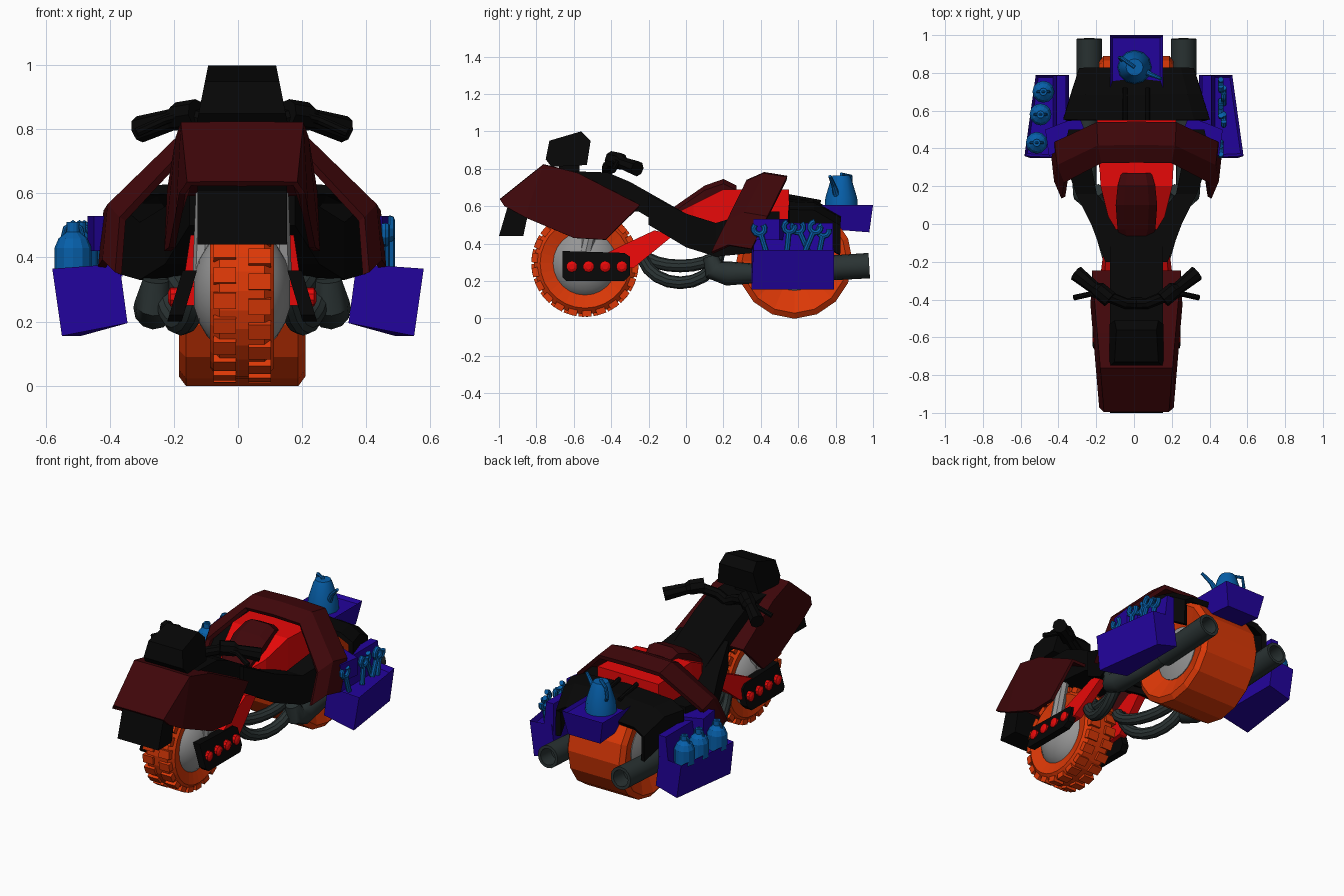
import bpy, bmesh
from math import pi, sin, cos
from mathutils import Matrix, Quaternion, Vector

start_cube = bpy.data.objects.get("Cube")
if start_cube:
    bpy.data.objects.remove(start_cube, do_unlink=True)

CENTRE = .013  # centre line of the bike body


def material(name, red, green, blue):
    mat = bpy.data.materials.new(name)
    mat.use_nodes = True
    colour = (red, green, blue, 1)
    mat.diffuse_color = colour
    mat.node_tree.nodes["Principled BSDF"].inputs["Base Color"].default_value = colour
    return mat


MAROON = material("dark maroon", .05, .002, .003)
BLACK = material("near black", .002, .002, .002)
ORANGE = material("burnt orange", .72, .04, .002)
RED = material("bright red", .9, .003, .003)
INDIGO = material("indigo", .016, .001, .33)
BLUE = material("steel blue", .002, .115, .4)
GUNMETAL = material("gunmetal", .023, .033, .033)
GREY = material("grey metal", .3, .3, .3)


def finish(name, bm, mat, mirror=False, centre=CENTRE, thickness=0, smooth=False):
    bmesh.ops.recalc_face_normals(bm, faces=bm.faces[:])
    mesh = bpy.data.meshes.new(name)
    bm.to_mesh(mesh)
    bm.free()
    mesh.materials.append(mat)
    obj = bpy.data.objects.new(name, mesh)
    bpy.context.collection.objects.link(obj)
    obj.location.x = centre
    if mirror:
        obj.modifiers.new("mirror", "MIRROR")
    if thickness:
        solidify = obj.modifiers.new("thickness", "SOLIDIFY")
        solidify.thickness, solidify.offset = thickness, 0
    if smooth:
        bpy.ops.object.select_all(action="DESELECT")
        obj.select_set(True)
        bpy.context.view_layer.objects.active = obj
        bpy.ops.object.shade_smooth_by_angle(angle=.6)


def bridge(bm, rows, closed):
    rows = [[bm.verts.new(point) for point in row] for row in rows]
    for near, far in zip(rows, rows[1:]):
        count = len(near)
        for i in range(count if closed else count - 1):
            j = (i + 1) % count
            bm.faces.new((near[i], near[j], far[j], far[i]))
    return rows


def sheet(name, rows, mat, thickness):
    bm = bmesh.new()
    bridge(bm, rows, closed=False)
    finish(name, bm, mat, mirror=True, thickness=thickness)


def loft(name, rings, mat, recess=0, **options):
    bm = bmesh.new()
    rows = bridge(bm, rings, closed=True)
    bm.faces.new(rows[0])
    top = bm.faces.new(rows[-1])
    if recess:
        bmesh.ops.recalc_face_normals(bm, faces=bm.faces[:])
        bmesh.ops.inset_region(bm, faces=[top], thickness=.02)
        bmesh.ops.translate(bm, verts=top.verts[:], vec=(0, 0, -recess))
    finish(name, bm, mat, **options)


def prism(name, profile, left, right, mat, lean=0, **options):
    # Side profile of (y, z) points pushed along x, leaning with height
    rings = [[(x + lean * (z - .28), y, z) for y, z in profile] for x in (left, right)]
    loft(name, rings, mat, **options)


def upright(y, left, right, low, high):
    return [(left, y, low), (right, y, low), (right, y, high), (left, y, high)]


def level(z, left, right, front, back):
    return [(left, front, z), (right, front, z), (right, back, z), (left, back, z)]


def circle(radius, count):
    return [Vector((radius * cos(2 * pi * i / count), radius * sin(2 * pi * i / count), 0))
            for i in range(count)]


def lathe(name, profile, place, mat, sides=16, turn=Matrix(), **options):
    pose = Matrix.Translation(place) @ turn
    rings = [[pose @ (point + Vector((0, 0, height))) for point in circle(radius, sides)]
             for radius, height in profile]
    loft(name, rings, mat, **options)


def both_ways(half):
    return [(radius, -height) for radius, height in half] + half[::-1]


def tube(name, path, radii, mat, sides=8, **options):
    path = [Vector(point) for point in path]
    if not isinstance(radii, list):
        radii = [radii] * len(path)
    turn, heading, rings = Quaternion(), Vector((0, 0, 1)), []
    for i, point in enumerate(path):
        ahead = (path[min(i + 1, len(path) - 1)] - path[max(i - 1, 0)]).normalized()
        turn = heading.rotation_difference(ahead) @ turn
        heading = ahead
        rings.append([point + turn @ offset for offset in circle(radii[i], sides)])
    loft(name, rings, mat, **options)


SIDEWAYS = Matrix.Rotation(pi / 2, 4, "Y")

# Front wheel with two staggered rows of tread blocks
FRONT = (0, -.54, .295)
lathe("front_tyre", both_ways([(.17, .08), (.24, .1), (.273, .07)]), FRONT, ORANGE, 28, SIDEWAYS)
hub_angles = [pi * step / 12 for step in range(-5, 6)]
lathe("front_hub", [(.2 * cos(a), .155 * sin(a)) for a in hub_angles], FRONT, GREY, 24, SIDEWAYS, smooth=True)
tread = bmesh.new()
BLOCKS = 22
for i in range(BLOCKS):
    for side in (-1, 1):
        spin = Matrix.Rotation(2 * pi * (i + side / 8) / BLOCKS, 4, "X")
        pose = Matrix.Translation(FRONT) @ spin @ Matrix.Translation((side * .055, 0, .27))
        bmesh.ops.create_cube(tread, size=1, matrix=pose @ Matrix.Diagonal((.07, .05, .032, 1)))
finish("front_tread", tread, ORANGE)
tube("fork_strut", [(.12, -.54, .34), (.11, -.48, .6)], .035, GREY, mirror=True)

# Rear wheel, a broad faceted drum
REAR = (0, .58, .308)
lathe("rear_tyre", both_ways([(.16, .15), (.28, .197), (.31, .175)]), REAR, ORANGE, 16, SIDEWAYS)
lathe("rear_hub", both_ways([(.06, .19), (.16, .155)]), REAR, GREY, 20, SIDEWAYS, smooth=True)


# Front fairing, a shell that widens towards the rear, and the lamp under its nose
def fairing_side(points, flare=0):
    return [(.25 + .085 * y + flare, y, z) for y, z in points]


ridge = [(-.99, .63), (-.76, .815), (-.58, .77), (-.25, .6)]
hem = [(-.97, .6), (-.86, .54), (-.6, .43), (-.43, .42)]
sheet("front_fairing", [[(0, y, z) for y, z in ridge], fairing_side(ridge), fairing_side(hem, .02)],
      MAROON, .02)
prism("headlight", [(-1, .44), (-.87, .44), (-.84, .58), (-.95, .61)], -.14, .14, BLACK)

# Instrument pod
pod_profile = [(-.72, .81), (-.75, .85), (-.73, .95), (-.56, 1), (-.51, .95), (-.53, .82)]
loft("instrument_pod", [[(side * (.14 - .2 * (z - .83)), y, z) for y, z in pod_profile]
                        for side in (-1, 1)], BLACK)
loft("pod_stem", [level(z, -.05, .05, -.68, -.57) for z in (.74, .84)], BLACK)

# Handlebar, grips and levers
tube("handlebar", [(0, -.42, .78), (.06, -.42, .81), (.16, -.38, .84)], .03, BLACK, mirror=True)
tube("grip", [(.14, -.4, .85), (.2, -.35, .84), (.22, -.34, .83), (.32, -.26, .8)],
     [.045, .045, .034, .042], BLACK, mirror=True)
tube("lever", [(.17, -.4, .85), (.24, -.37, .83), (.33, -.39, .79)], .015, BLACK, mirror=True)

# Black frame, a neck that splits into two arms
prism("frame_neck", [(-.72, .79), (-.42, .78), (-.3, .73), (0, .56), (0, .42), (-.25, .57), (-.6, .6)],
      -.14, .14, BLACK)
loft("frame_arm", [upright(y=-.2, left=.03, right=.165, low=.5, high=.66),
                   upright(y=0, left=.08, right=.24, low=.38, high=.56),
                   upright(y=.16, left=.21, right=.32, low=.33, high=.51),
                   upright(y=.36, left=.25, right=.39, low=.35, high=.57),
                   upright(y=.5, left=.25, right=.36, low=.4, high=.57)], BLACK, mirror=True)

# Red tank, seat and front swing arms
loft("red_tank", [upright(y, -half, half, .48, top) for y, half, top in
                  ((-.06, .09, .56), (.04, .15, .61), (.2, .19, .69), (.55, .21, .69))], RED)


def seat_ring(y, half, top):
    right = [(half, y, top - .1), (half, y, top - .025), (half * .6, y, top)]
    return right + [(-x, y, z) for x, y, z in right[::-1]]


loft("seat", [seat_ring(y=-.1, half=.07, top=.57), seat_ring(y=-.03, half=.1, top=.62),
              seat_ring(y=.1, half=.11, top=.71), seat_ring(y=.2, half=.1, top=.745),
              seat_ring(y=.27, half=.08, top=.71)], MAROON)
prism("swing_arm", [(-.5, .25), (-.5, .31), (-.32, .4), (-.17, .47), (-.06, .45), (-.28, .27)],
      .14, .19, RED, lean=-.15, mirror=True)

# Side lamp panels with four red lamps each
prism("lamp_panel", [(-.66, .22), (-.64, .2), (-.33, .2), (-.3, .23), (-.3, .33), (-.33, .35), (-.66, .36)],
      .165, .21, BLACK, lean=-.3, mirror=True)
for lamp in range(4):
    lathe("red_lamp", [(.03, -.02), (.03, .012), (.015, .02)], (.212, -.61 + .089 * lamp, .277),
          RED, 10, SIDEWAYS, mirror=True)


# Rear arch, a folded band that sweeps forward as it drops
def arch_row(y, spread, lift):
    half = [(0, .74), (.2, .735), (.41, .53), (.425, .36)]
    return [(x * spread, y - (.74 - z) / 2, z + lift) for x, z in half]


sheet("rear_arch", [arch_row(y=.33, spread=.91, lift=-.01), arch_row(y=.42, spread=1, lift=.03),
                    arch_row(y=.54, spread=1.03, lift=.01)], MAROON, .025)


# Black mudguard over the rear wheel
def guard_row(y, half, top):
    return [(0, y, top), (half * .8, y, top - .015), (half, y, top - .05), (half, y, top - .2)]


sheet("rear_mudguard", [guard_row(y=.55, half=.375, top=.625), guard_row(y=.68, half=.335, top=.62),
                        guard_row(y=.82, half=.29, top=.54)], BLACK, .03)
for x in (-.06, .06):
    tube("rack_bar", [(x, .5, .66), (x, .72, .62)], .013, BLACK)

# Exhausts, each a hollow muffler, a fat elbow and two dipping header pipes
lathe("muffler", [(.065, -.2), (.068, .2), (.05, .2), (.048, .1)], (.25, .78, .27), GUNMETAL,
      turn=Matrix.Rotation(.06 - pi / 2, 4, "X"), mirror=True, smooth=True)
tube("muffler_elbow", [(.27, .13, .33), (.275, .15, .26), (.275, .22, .24), (.26, .4, .24), (.25, .6, .26)],
     [.04, .06, .065, .05, .05], GUNMETAL, 12, mirror=True, smooth=True)
for x, depth in ((.19, .18), (.15, .09)):
    angles = [pi * step / 10 for step in range(11)]
    tube("header_pipe", [(x - .06 * cos(a), -.03 - .21 * cos(a), .37 - depth * sin(a)) for a in angles],
         .034, GUNMETAL, 10, mirror=True, smooth=True)

# Side panniers, open boxes with a tall inner wall and a bracket to the frame
loft("pannier", [[(.345, .35, .195), (.55, .35, .155), (.49, .79, .155), (.345, .79, .195)],
                 [(.37, .35, .38), (.58, .36, .365), (.52, .79, .365), (.37, .79, .38)]],
     INDIGO, recess=.03, mirror=True, centre=0)
loft("pannier_wall", [level(.34, .36, .43, .36, .785), level(.51, .36, .41, .36, .785)],
     INDIGO, mirror=True, centre=0)
loft("pannier_bracket", [[(.25, .47, z), (.45, .36, z), (.47, .5, z), (.29, .57, z)] for z in (.42, .53)],
     INDIGO, mirror=True, centre=0)

# Rear tray
loft("rear_tray", [[(-.11, .79, .475), (.11, .79, .475), (.11, .98, .46), (-.11, .98, .46)],
                   level(.605, -.14, .14, .655, 1)], INDIGO, recess=.02)

# Three canisters with carrying handles in the right pannier
for x, y in ((-.48, .7), (-.495, .58), (-.515, .43)):
    lathe("canister", [(.058, 0), (.058, .09), (.045, .12), (.02, .14), (.02, .17)], (x, y, .34),
          BLUE, 12, centre=0)
    tube("canister_handle", [(x + .035 * cos(pi * step / 4), y, .45 + .06 * sin(pi * step / 4))
                             for step in range(5)], .007, BLUE, centre=0)

# Wrenches with open jaws in the left pannier
for x, y, z, tilt in ((.46, .4, .45, .3), (.475, .55, .46, -.1), (.46, .61, .46, .4),
                      (.475, .68, .46, -.4), (.46, .73, .44, -.2)):
    up = Vector((0, -sin(tilt), cos(tilt)))
    across = Vector((0, cos(tilt), sin(tilt)))
    head = Vector((x, y, z))
    tube("wrench_handle", [head - up * .11, head], .015, BLUE, centre=0)
    sweep = [pi * (.65 + 1.5 * step / 8) for step in range(9)]
    tube("wrench_jaw", [head + up * (.03 + .03 * sin(a)) + across * .03 * cos(a) for a in sweep],
         .015, BLUE, centre=0)

# Oil can standing in the rear tray
lathe("oil_can", [(.09, 0), (.085, .06), (.055, .16), (.045, .18)], (-.01, .83, .585), BLUE, 12, smooth=True)
tube("oil_can_spout", [(.04, .81, .64), (.08, .79, .71), (.13, .77, .76)], [.02, .013, .009], BLUE)
tube("oil_can_handle", [(-.05, .85, .65), (-.09, .88, .7), (-.08, .88, .76), (-.01, .83, .77)], .01, BLUE)
